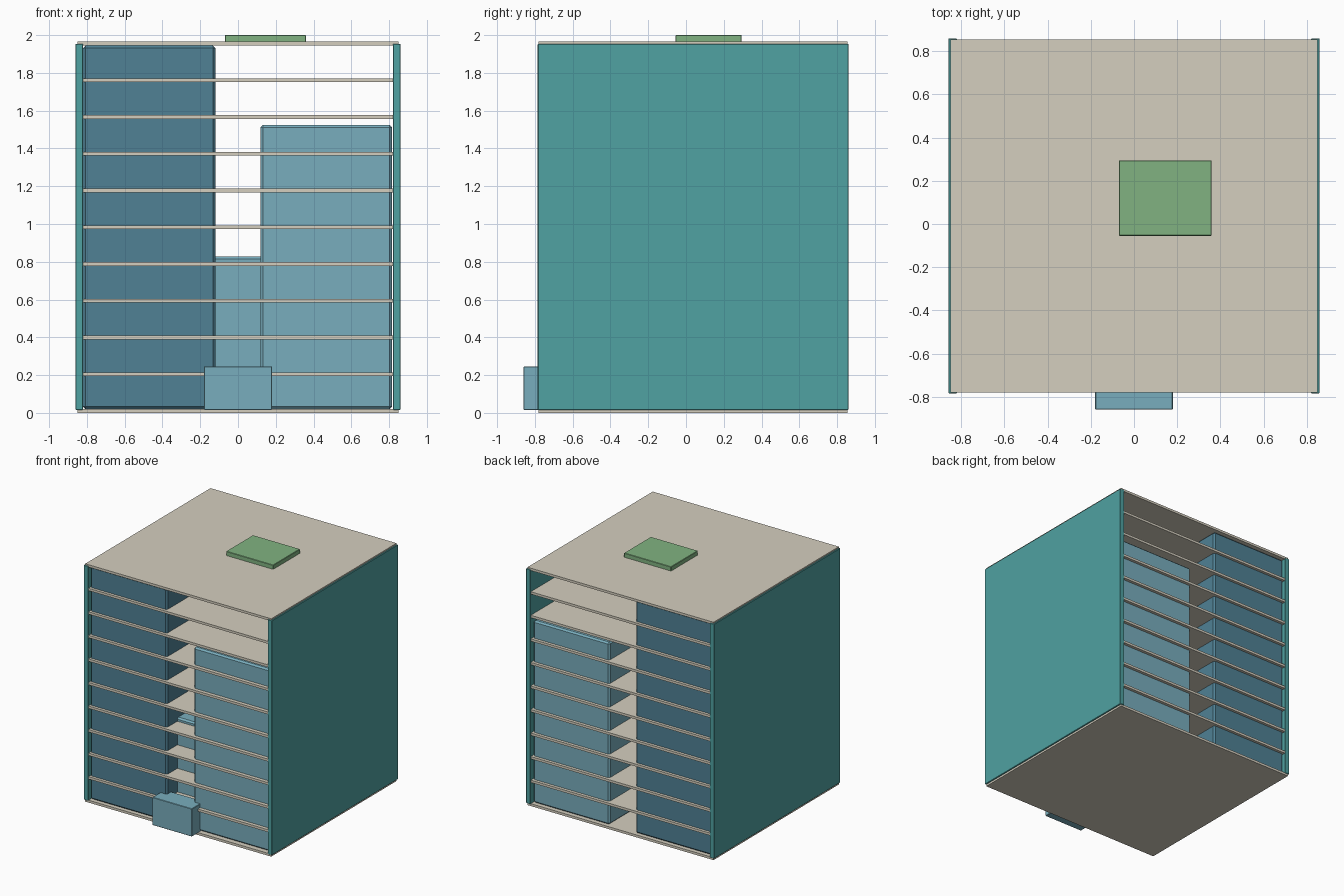
import bpy

if "Cube" in bpy.data.objects:
    bpy.data.objects.remove(bpy.data.objects["Cube"])


def material(name, rgb):
    m = bpy.data.materials.new(name)
    m.diffuse_color = (*rgb, 1)
    m.use_nodes = True
    m.node_tree.nodes["Principled BSDF"].inputs["Base Color"].default_value = m.diffuse_color
    return m


TEAL = material("teal", (0.08, 0.36, 0.36))
DARK = material("dark_blue", (0.08, 0.22, 0.30))
LIGHT = material("light_blue", (0.19, 0.42, 0.51))
TAN = material("concrete", (0.66, 0.62, 0.52))
GREEN = material("green", (0.22, 0.45, 0.22))


def box(name, x, y, z, mat, bevel=0.0):
    """Box from (min, max) ranges, with an optional single-step chamfer."""
    bpy.ops.mesh.primitive_cube_add(
        size=1, location=[(a + b) / 2 for a, b in (x, y, z)])
    ob = bpy.context.object
    ob.name = name
    ob.scale = [b - a for a, b in (x, y, z)]
    bpy.ops.object.transform_apply(location=False, rotation=False, scale=True)
    if bevel:
        mod = ob.modifiers.new("chamfer", 'BEVEL')
        mod.width = bevel
        mod.segments = 1
    ob.data.materials.append(mat)
    return ob


# floor slabs, ground to roof
for i in range(11):
    z = 0.01 + 0.1945 * i
    box(f"floor_slab_{i}", (-0.85, 0.85), (-0.78, 0.855), (z - 0.01, z + 0.01), TAN)

# side walls
for name, s in (("left_wall", -1), ("right_wall", 1)):
    box(name, tuple(sorted((s * 0.86, s * 0.82))), (-0.785, 0.86), (0.016, 1.954), TEAL, 0.003)

# room blocks running front to back, crossed by the slabs
box("tall_block", (-0.82, -0.12), (-0.757, 0.832), (0.02, 1.944), DARK, 0.013)
box("medium_block", (0.12, 0.815), (-0.75, 0.83), (0.02, 1.525), LIGHT, 0.013)
box("core_block", (-0.2, 0.2), (-0.62, 0.3), (0.02, 0.828), LIGHT, 0.013)

# entrance porch
box("entrance_porch", (-0.18, 0.18), (-0.86, -0.70), (0.016, 0.246), LIGHT, 0.003)

# rooftop hatch
box("roof_hatch", (-0.07, 0.36), (-0.055, 0.295), (1.96, 2.0), GREEN, 0.003)
